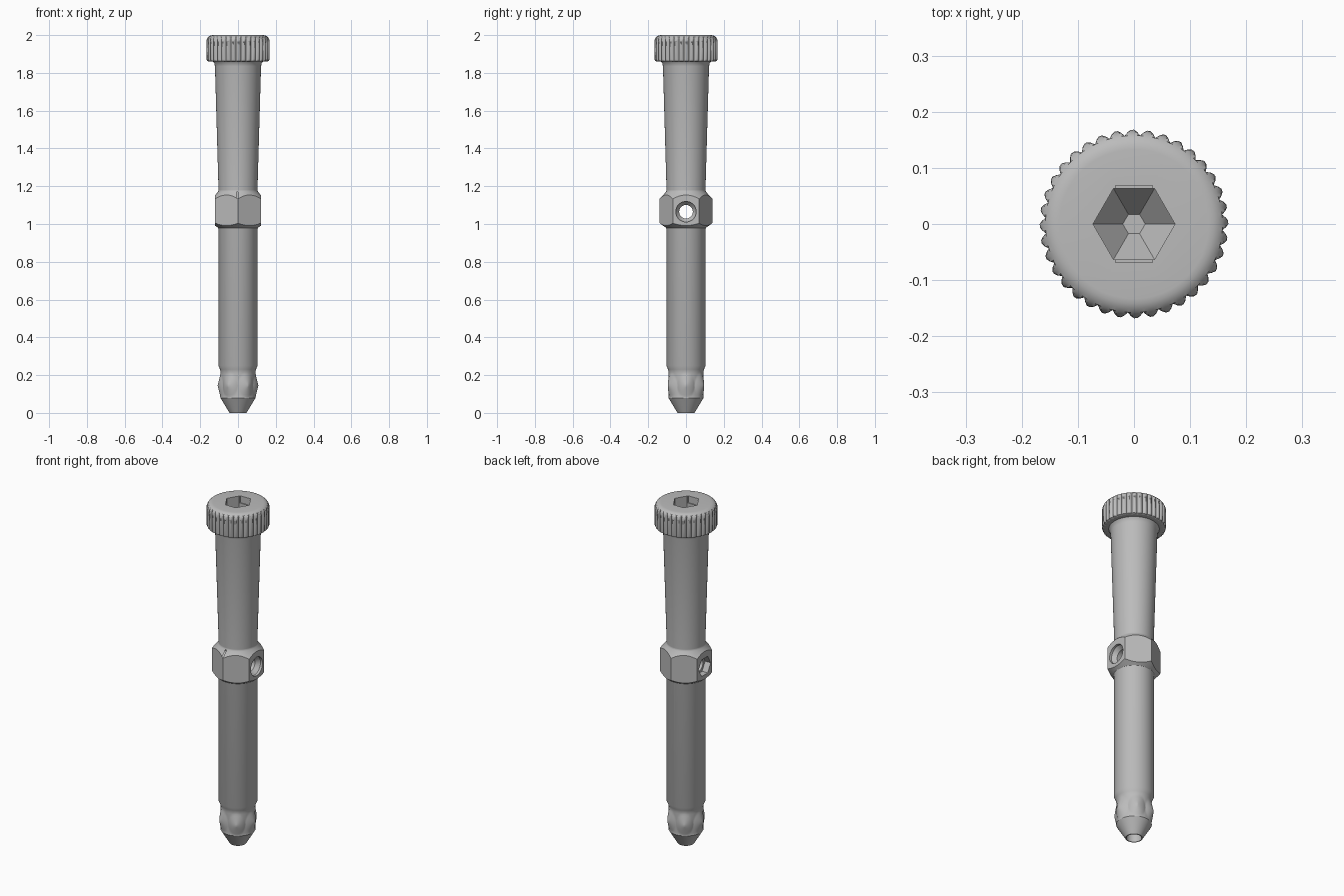
import bpy, bmesh
from math import sin, cos, pi, hypot, radians
from mathutils import Matrix

cube = bpy.data.objects.get("Cube")
if cube:
    bpy.data.objects.remove(cube, do_unlink=True)

steel = bpy.data.materials.new("grey steel")
steel.use_nodes = True
GREY = (0.5, 0.5, 0.5, 1)
steel.diffuse_color = GREY
steel.node_tree.nodes["Principled BSDF"].inputs["Base Color"].default_value = GREY


def lathe(name, profile, sides, shape=None, ring=False, turn=0.0, matrix=None):
    """Revolve (radius, height) points; ring joins the last point to the first."""
    bm = bmesh.new()
    rows = []
    for r, z in profile:
        row = []
        for i in range(sides):
            a = 2 * pi * i / sides + turn
            rr = shape(r, z, a, i) if shape else r
            row.append(bm.verts.new((rr * cos(a), rr * sin(a), z)))
        rows.append(row)
    pairs = list(zip(rows, rows[1:]))
    if ring:
        pairs.append((rows[-1], rows[0]))
    else:
        bm.faces.new(rows[0])
        bm.faces.new(rows[-1])
    for low, high in pairs:
        for i in range(sides):
            j = (i + 1) % sides
            bm.faces.new((low[i], low[j], high[j], high[i]))
    if matrix:
        bm.transform(matrix)
    bmesh.ops.recalc_face_normals(bm, faces=bm.faces)
    mesh = bpy.data.meshes.new(name)
    bm.to_mesh(mesh)
    bm.free()
    mesh.materials.append(steel)
    ob = bpy.data.objects.new(name, mesh)
    bpy.context.collection.objects.link(ob)
    return ob


def combine(ob, other, operation):
    """Apply a boolean and discard the other object."""
    mod = ob.modifiers.new("boolean", "BOOLEAN")
    mod.operation = operation
    mod.solver = "EXACT"
    mod.object = other
    bpy.context.view_layer.objects.active = ob
    bpy.ops.object.modifier_apply(modifier=mod.name)
    bpy.data.objects.remove(other, do_unlink=True)


BORE = 0.04
BUMP_Z = 0.145


def outer_shape(r, z, a, i):
    # Knurl grooves around the head
    if z > 1.86 and r > 0.12:
        return min(r, (0.168, 0.168, 0.164, 0.158, 0.164)[i % 5])
    # Six pointed bumps above the tip
    if 0.08 < z < 0.235 and r > 0.06:
        off = (a + pi / 6) % (pi / 3) - pi / 6
        d = hypot(off * 0.1, (z - BUMP_Z) * 0.8)
        return r + 0.016 * max(0, 1 - d / 0.052)
    return r


# Hollow bolt body: tip, shaft, taper and head in one profile
profile = [(BORE, 0), (0.045, 0), (0.093, 0.08)]
profile += [(0.092, 0.085 + 0.01 * k) for k in range(14)]
profile += [(0.095, 0.23), (0.104, 0.25), (0.104, 1.0), (0.103, 1.18),
            (0.122, 1.835), (0.125, 1.85), (0.132, 1.86), (0.155, 1.86),
            (0.164, 1.864), (0.168, 1.874)]
profile += [(0.133 + 0.035 * cos(t), 1.965 + 0.035 * sin(t))
            for t in (radians(15 * k) for k in range(7))]
profile += [(BORE, 2.0)]
bolt = lathe("hollow_bolt", profile, 180, outer_shape, ring=True)

# Hexagonal collar with turned chamfers
collar = lathe("collar", [(0.14, 0.95), (0.14, 1.2)], 6, turn=pi / 6)
chamfer = lathe("chamfer", [(0.1, 0.965), (0.106, 0.98), (0.143, 1.007),
                            (0.143, 1.13), (0.106, 1.17), (0.1, 1.185)], 96)
combine(collar, chamfer, "INTERSECT")
core = lathe("core", [(0.07, 0.9), (0.07, 1.3)], 48)
combine(collar, core, "DIFFERENCE")
combine(bolt, collar, "UNION")

# Hexagonal drive socket with a funnel floor
combine(bolt, lathe("socket", [(0.02, 1.83), (0.073, 1.9), (0.073, 2.05)], 6), "DIFFERENCE")
slot = lathe("slot", [(0.5 ** 0.5, -0.5), (0.5 ** 0.5, 0.5)], 4, turn=pi / 4,
             matrix=Matrix.Translation((0, 0, 1.99)) @ Matrix.Diagonal((0.066, 0.138, 0.06, 1)))
combine(bolt, slot, "DIFFERENCE")

# Cross hole: countersunk on one side, nut pocket on the other
across = Matrix.Translation((0, 0, 1.065)) @ Matrix.Rotation(pi / 2, 4, "Y")
hole = lathe("cross_hole", [(0.036, -0.2), (0.036, 0.085), (0.054, 0.108), (0.054, 0.2)],
             48, matrix=across)
combine(bolt, hole, "DIFFERENCE")
pocket = lathe("nut_pocket", [(0.056, -0.2), (0.056, -0.085)], 6, turn=pi / 2, matrix=across)
combine(bolt, pocket, "DIFFERENCE")

# Smooth round surfaces, crisp edges
bpy.ops.object.select_all(action="DESELECT")
bolt.select_set(True)
bpy.context.view_layer.objects.active = bolt
bpy.ops.object.shade_smooth_by_angle(angle=radians(25))
